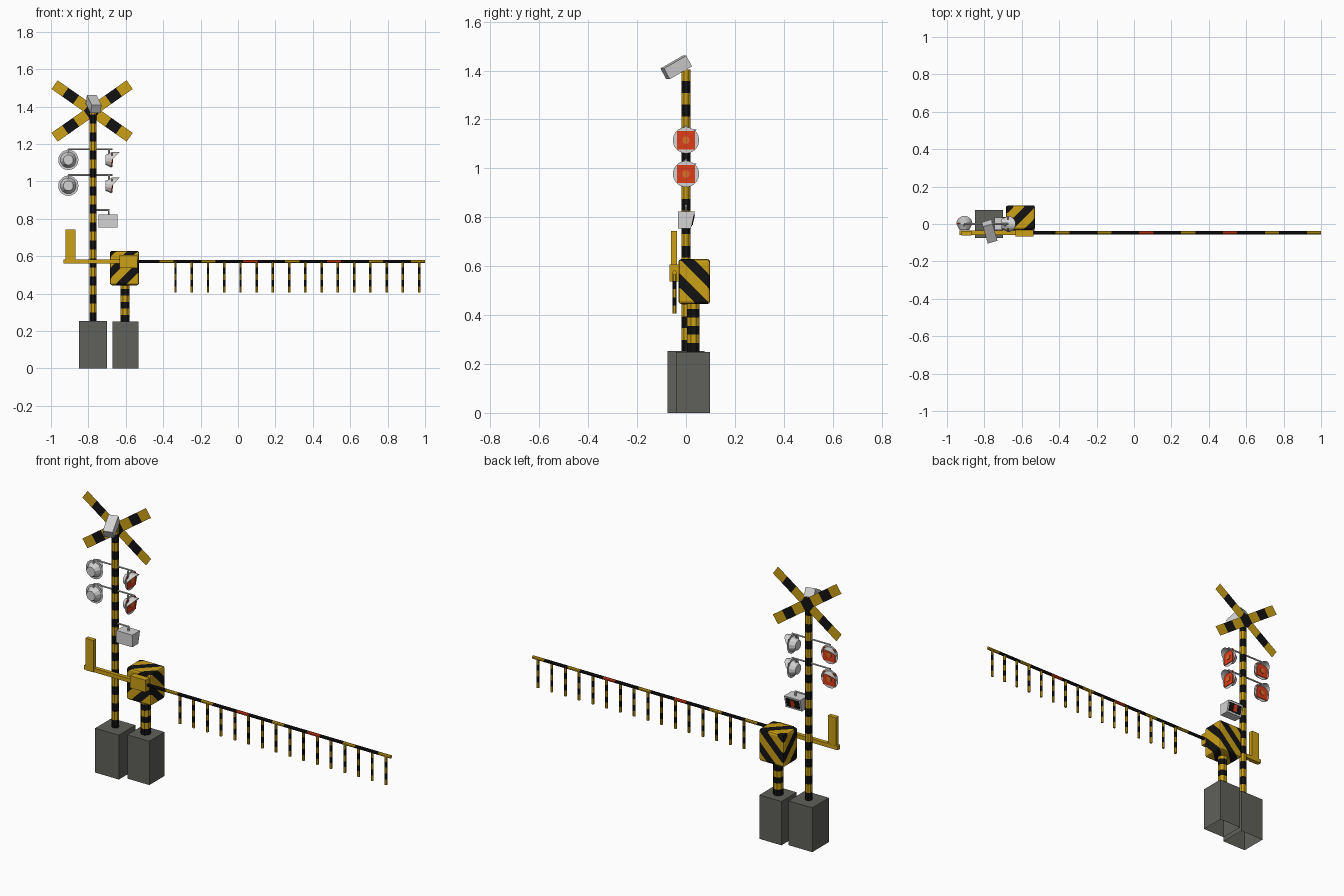
import bpy, bmesh, math
from mathutils import Vector, Matrix, Euler

if "Cube" in bpy.data.objects:
    bpy.data.objects.remove(bpy.data.objects["Cube"])

def material(name, c):
    m = bpy.data.materials.new(name)
    m.diffuse_color = (*c, 1)
    m.use_nodes = True
    m.node_tree.nodes["Principled BSDF"].inputs["Base Color"].default_value = m.diffuse_color
    return m

YELLOW = material("yellow", (0.60, 0.35, 0.008))
BLACK = material("black", (0.006, 0.006, 0.006))
CONCRETE = material("concrete_grey", (0.115, 0.115, 0.105))
GREY = material("light_grey", (0.65, 0.65, 0.65))
RED = material("red", (0.72, 0.045, 0.01))
ORANGE = material("orange", (0.72, 0.15, 0.02))

def finish(name, bm, mats, matrix=None):
    if matrix:
        bm.transform(matrix)
    me = bpy.data.meshes.new(name)
    bm.to_mesh(me)
    bm.free()
    for m in mats:
        me.materials.append(m)
    ob = bpy.data.objects.new(name, me)
    bpy.context.collection.objects.link(ob)
    return ob

def box(name, lo, hi, mat, bottom=True, matrix=None):
    """Box between two corners, optionally without its bottom face."""
    lo, hi = Vector(lo), Vector(hi)
    bm = bmesh.new()
    bmesh.ops.create_cube(bm, size=1)
    for v in bm.verts:
        v.co = (lo + hi) / 2 + v.co * (hi - lo)
    if not bottom:
        bm.normal_update()
        bmesh.ops.delete(bm, geom=[f for f in bm.faces if f.normal.z < -0.9], context='FACES')
    return finish(name, bm, [mat], matrix)

def tube(name, p0, p1, r, mats, n=8, cuts=None, r1=None, matrix=None):
    """Straight tube whose bands (between the cuts 0..1) take the listed materials."""
    p0, p1 = Vector(p0), Vector(p1)
    cuts = cuts or [i / len(mats) for i in range(len(mats) + 1)]
    r1 = r if r1 is None else r1
    q = (p1 - p0).to_track_quat('Z', 'Y')
    bm = bmesh.new()
    rings = []
    for t in cuts:
        rr = r + (r1 - r) * t
        rings.append([bm.verts.new(p0.lerp(p1, t) + q @ Vector(
            (rr * math.cos((i + .5) * math.tau / n), rr * math.sin((i + .5) * math.tau / n), 0)))
            for i in range(n)])
    used = list(dict.fromkeys(mats))
    for k, m in enumerate(mats):
        for i in range(n):
            j = (i + 1) % n
            f = bm.faces.new((rings[k][i], rings[k][j], rings[k + 1][j], rings[k + 1][i]))
            f.material_index = used.index(m)
    bm.faces.new(rings[0][::-1]).material_index = used.index(mats[0])
    bm.faces.new(rings[-1]).material_index = used.index(mats[-1])
    return finish(name, bm, used, matrix)

# Concrete footings, open underneath
box("mast_footing", (-0.85, -0.075, 0), (-0.70, 0.075, 0.253), CONCRETE, False)
box("machine_footing", (-0.671, -0.04, 0), (-0.532, 0.098, 0.25), CONCRETE, False)

# Striped mast and machine pillar
MX = -0.775
tube("mast", (MX, 0, 0.25), (MX, 0, 1.405), 0.0195, [BLACK, YELLOW] * 12)
tube("machine_pillar", (-0.604, 0.03, 0.25), (-0.604, 0.03, 0.46), 0.027, [BLACK, YELLOW] * 3)

# Crossed warning boards: paper-thin banded strips behind the mast
for side, y in ((1, 0.02), (-1, 0.021)):
    bm = bmesh.new()
    L, W, N = 0.49, 0.0285, 7
    cols = [[bm.verts.new((-L / 2 + L * i / N, 0, z)) for z in (-W, W)] for i in range(N + 1)]
    for i in range(N):
        f = bm.faces.new((cols[i][0], cols[i + 1][0], cols[i + 1][1], cols[i][1]))
        f.material_index = i % 2
    finish("cross_board_" + ("rising" if side > 0 else "falling"), bm, [YELLOW, BLACK],
           Matrix.Translation((MX - 0.005, y, 1.377)) @ Matrix.Rotation(-side * math.radians(35), 4, 'Y'))

# Tilted loudspeaker on the mast top
tilt = Euler((math.radians(29), 0, math.radians(16))).to_matrix().to_4x4()
box("loudspeaker", (-0.027, -0.054, -0.025), (0.027, 0.054, 0.025), GREY,
    matrix=Matrix.Translation((-0.772, -0.04, 1.413)) @ tilt)

# Signal lamps, modelled facing +y
def lamp(name, place):
    tube(name + "_housing", (0, -0.033, 0), (0, 0, 0), 0.027, [GREY], 12, r1=0.043, matrix=place)
    bm = bmesh.new()
    bmesh.ops.create_circle(bm, cap_ends=True, segments=20, radius=0.054)
    finish(name + "_backplate", bm, [GREY], place @ Matrix.Rotation(-math.pi / 2, 4, 'X'))
    box(name + "_lens", (-0.037, 0.001, -0.037), (0.037, 0.005, 0.037), RED, matrix=place)
    tube(name + "_bulb", (0, 0.004, 0), (0, 0.008, 0), 0.016, [ORANGE], 10, matrix=place)
    bm = bmesh.new()                                   # half-round hood
    prev = None
    for i in range(13):
        a = math.pi * i / 12
        x, z = 0.043 * math.cos(a), 0.043 * math.sin(a)
        cur = (bm.verts.new((x, 0, z)), bm.verts.new((x, 0.002 + 0.041 * math.sin(a), z)))
        if prev:
            bm.faces.new((prev[0], prev[1], cur[1], cur[0]))
        prev = cur
    finish(name + "_hood", bm, [GREY], place)

for row, z in (("upper", 1.115), ("lower", 0.977)):
    lamp(row + "_rear_lamp", Matrix.Translation((-0.907, 0, z)))
    lamp(row + "_side_lamp", Matrix.Translation((-0.676, 0, z)) @ Matrix.Rotation(-math.pi / 2, 4, 'Z'))
    tube(row + "_lamp_rail", (-0.91, 0, z + 0.057), (-0.67, 0, z + 0.057), 0.005, [GREY], 6)
    for x in (-0.907, -0.69):
        tube(row + "_lamp_hanger", (x, -0.008, z + 0.03), (x, -0.004, z + 0.057), 0.005, [GREY], 6)

# Direction indicator box with sloping back face
bm = bmesh.new()
prof = [(-0.033, 0.754), (0.02, 0.754), (0.036, 0.823), (-0.033, 0.823)]
ends = [[bm.verts.new((x, y, z)) for y, z in prof] for x in (-0.746, -0.644)]
bm.faces.new(ends[0])
bm.faces.new(ends[1][::-1])
for i in range(4):
    j = (i + 1) % 4
    bm.faces.new((ends[0][j], ends[0][i], ends[1][i], ends[1][j]))
bmesh.ops.recalc_face_normals(bm, faces=bm.faces)
finish("indicator_box", bm, [GREY])
slope = Matrix.Translation((-0.695, 0.028, 0.7885)) @ Matrix.Rotation(-math.atan2(0.016, 0.069), 4, 'X')
box("indicator_panel", (-0.042, -0.002, -0.025), (0.042, 0.002, 0.025), BLACK, matrix=slope)
box("indicator_light", (-0.012, 0, -0.02), (0.012, 0.004, 0.02), RED, matrix=slope)
tube("indicator_bracket", (MX, 0, 0.847), (-0.688, 0, 0.847), 0.005, [GREY], 6)
tube("indicator_hanger", (-0.692, 0, 0.815), (-0.692, 0, 0.85), 0.005, [GREY], 6)

# Barrier machine: bevelled case cut into diagonal stripes
bm = bmesh.new()
bmesh.ops.create_cube(bm, size=1)
for v in bm.verts:
    v.co = Vector((-0.607, 0.034, 0.537)) + v.co * Vector((0.157, 0.13, 0.184))
bmesh.ops.bevel(bm, geom=bm.edges[:], offset=0.012, segments=2, affect='EDGES', profile=0.5)
axis, step, start = Vector((-1, 1, 1)), 0.058, 0.9
for k in range(12):
    co = axis * ((start + k * step) / 3)
    bmesh.ops.bisect_plane(bm, geom=bm.verts[:] + bm.edges[:] + bm.faces[:], plane_co=co, plane_no=axis)
for f in bm.faces:
    s = f.calc_center_median().dot(axis)
    f.material_index = math.floor((s - start) / step) % 2
finish("machine_case", bm, [BLACK, YELLOW])

# Arm bracket, counterweight lever and weight
AY, AZ = -0.047, 0.573
box("arm_bracket", (-0.634, -0.067, 0.538), (-0.537, -0.029, 0.607), YELLOW)
box("counterweight_lever", (-0.932, -0.058, 0.561), (-0.62, -0.036, 0.584), YELLOW)
box("counterweight", (-0.921, -0.062, 0.561), (-0.87, -0.037, 0.743), YELLOW)

# Barrier arm: long black bands, short yellow ones, two of them red
xs, mats = [-0.56], []
for k in range(7):
    a = -0.42 + 0.224 * k
    xs += [a, a + 0.076]
    mats += [BLACK, RED if k in (2, 4) else YELLOW]
cuts = [(x - xs[0]) / (xs[-1] - xs[0]) for x in xs]
tube("barrier_arm", (xs[0], AY, AZ), (xs[-1], AY, AZ), 0.009, mats, 8, cuts)

# Hanging striped rods
for i in range(16):
    x = -0.334 + 0.0868 * i
    tube("hanging_rod", (x, AY, 0.406), (x, AY, AZ), 0.0075, [YELLOW, BLACK, YELLOW, BLACK, YELLOW], 6)
